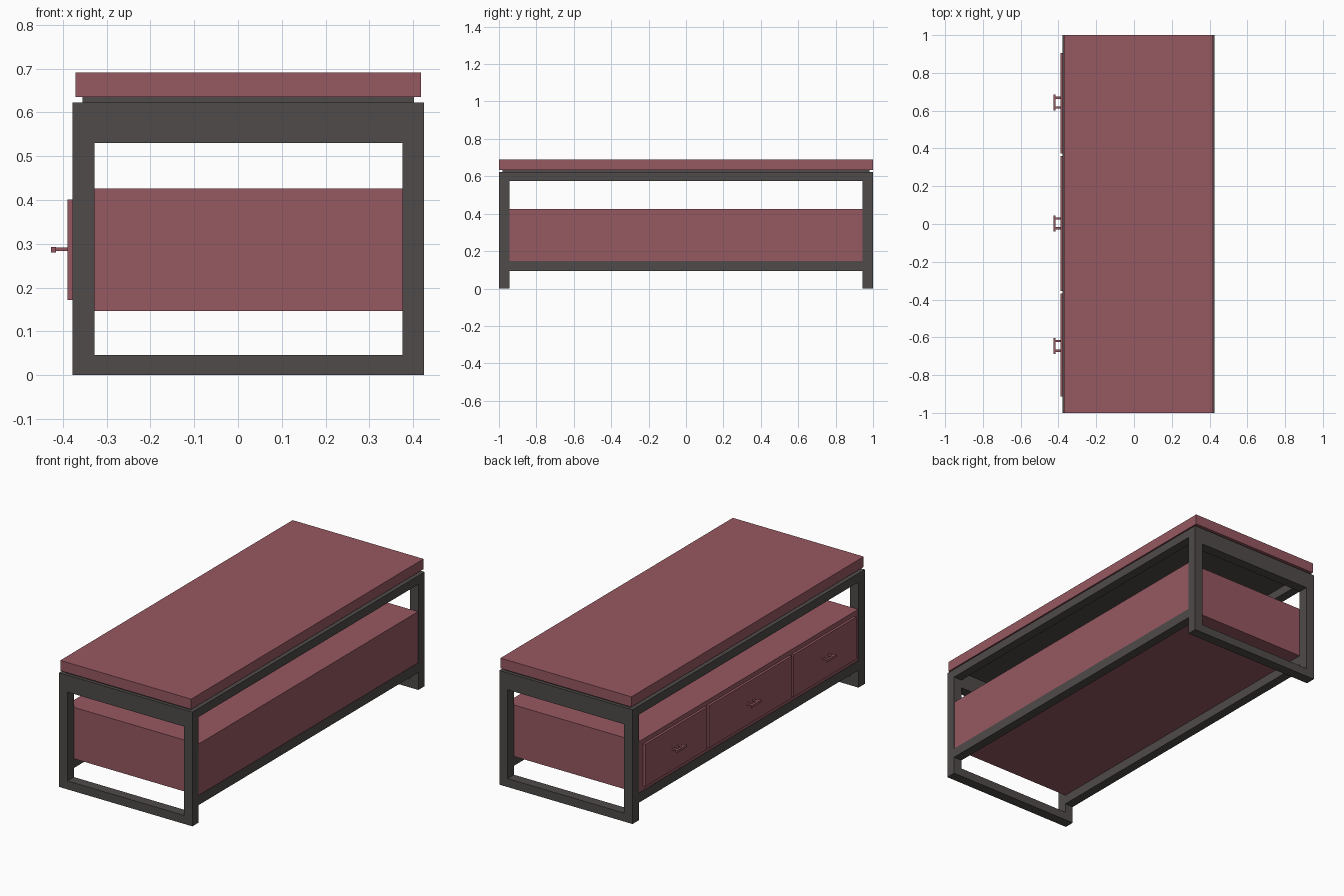
import bpy

if "Cube" in bpy.data.objects:
    bpy.data.objects.remove(bpy.data.objects["Cube"])

def material(name, rgb):
    m = bpy.data.materials.new(name)
    m.diffuse_color = (*rgb, 1)
    m.use_nodes = True
    m.node_tree.nodes["Principled BSDF"].inputs["Base Color"].default_value = m.diffuse_color
    return m

RED = material("dusty_red", (0.305, 0.098, 0.119))
METAL = material("charcoal_metal", (0.078, 0.070, 0.067))

def box(name, x, y, z, mat):
    """Box from (min, max) ranges on each axis."""
    verts = [(a, b, c) for a in x for b in y for c in z]
    faces = [(0, 1, 3, 2), (4, 6, 7, 5), (0, 4, 5, 1),
             (2, 3, 7, 6), (0, 2, 6, 4), (1, 5, 7, 3)]
    me = bpy.data.meshes.new(name)
    me.from_pydata(verts, [], faces)
    me.materials.append(mat)
    ob = bpy.data.objects.new(name, me)
    bpy.context.collection.objects.link(ob)
    return ob

X0, X1 = -0.378, 0.425      # frame outer sides
I0, I1 = -0.328, 0.375      # frame inner sides
H = 0.622                   # frame height
YI = 0.945                  # inner face of the end frames

# End frames: two legs, deep top rail, floor rail
for end, y in (("front", (-1, -YI)), ("back", (YI, 1))):
    box(end + "_left_leg", (X0, I0), y, (0, H), METAL)
    box(end + "_right_leg", (I1, X1), y, (0, H), METAL)
    box(end + "_top_rail", (I0, I1), y, (0.53, H), METAL)
    box(end + "_floor_rail", (I0, I1), y, (0, 0.046), METAL)

# Long rails joining the end frames
for side, x in (("left", (X0, I0)), ("right", (I1, X1))):
    box(side + "_upper_rail", x, (-YI, YI), (0.575, H), METAL)
    box(side + "_lower_rail", x, (-YI, YI), (0.095, 0.147), METAL)

# Table top on a thin spacer plate
box("spacer_plate", (-0.355, 0.402), (-0.982, 0.982), (H, 0.635), METAL)
box("table_top", (-0.371, 0.418), (-1, 1), (0.635, 0.691), RED)

# Drawer cabinet
box("cabinet", (-0.376, 0.423), (-YI, YI), (0.146, 0.426), RED)

# Drawer fronts with bar handles
drawers = (((-0.912, -0.369), -0.645), ((-0.355, 0.359), 0.003), ((0.373, 0.905), 0.643))
for i, (y, c) in enumerate(drawers, 1):
    box(f"drawer_front_{i}", (-0.389, -0.37), y, (0.171, 0.401), RED)
    box(f"handle_bar_{i}", (-0.427, -0.416), (c - 0.042, c + 0.042), (0.280, 0.293), RED)
    for j, s in enumerate((-1, 1), 1):
        p = c + s * 0.026
        box(f"handle_post_{i}_{j}", (-0.417, -0.388), (p - 0.006, p + 0.006), (0.283, 0.291), RED)
